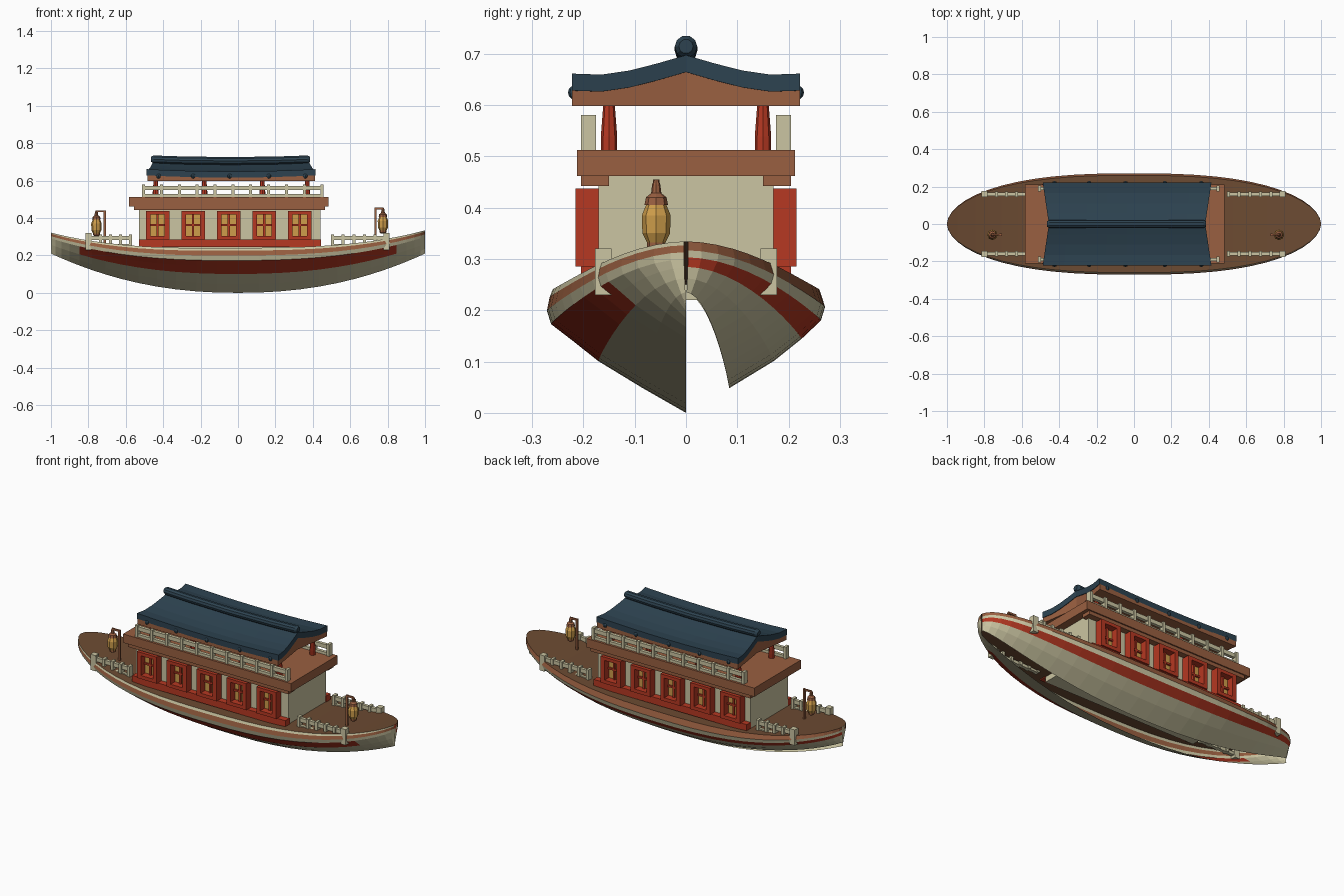
import bpy, bmesh, math
from mathutils import Matrix, Vector

if "Cube" in bpy.data.objects:
    bpy.data.objects.remove(bpy.data.objects["Cube"])


def material(name, rgb):
    m = bpy.data.materials.new(name)
    m.use_nodes = True
    m.diffuse_color = (*rgb, 1)
    m.node_tree.nodes["Principled BSDF"].inputs["Base Color"].default_value = (*rgb, 1)
    return m


CREAM = material("cream", (.60, .56, .36))
RED = material("red", (.47, .04, .016))
BROWN = material("warm brown", (.32, .115, .052))
DECK = material("dark brown", (.15, .07, .032))
BLUE = material("slate blue", (.026, .055, .08))
GOLD = material("gold", (.62, .34, .07))


def finish(name, bm, *mats, smooth=False):
    bmesh.ops.recalc_face_normals(bm, faces=bm.faces)
    mesh = bpy.data.meshes.new(name)
    bm.to_mesh(mesh)
    bm.free()
    for m in mats:
        mesh.materials.append(m)
    ob = bpy.data.objects.new(name, mesh)
    bpy.context.collection.objects.link(ob)
    if smooth:
        for p in mesh.polygons:
            p.use_smooth = True
    return ob


def add_box(bm, x, y, z):
    """Box from (low, high) pairs."""
    lo, hi = Vector((x[0], y[0], z[0])), Vector((x[1], y[1], z[1]))
    size = hi - lo
    mat = Matrix.Translation((lo + hi) / 2) @ Matrix.Diagonal((*size, 1))
    bmesh.ops.create_cube(bm, size=1, matrix=mat)


def boxes(name, mat, items):
    bm = bmesh.new()
    for item in items:
        add_box(bm, *item)
    return finish(name, bm, mat)


def side(s, a, b):
    return tuple(sorted((s * a, s * b)))


def lathe(name, mat, profile, at, n=8):
    """Turned shape around z from (radius, height) pairs."""
    bm = bmesh.new()
    rings = [[bm.verts.new((at[0] + r * math.cos(2 * math.pi * i / n),
                            at[1] + r * math.sin(2 * math.pi * i / n), at[2] + z))
              for i in range(n)] for r, z in profile]
    for a, b in zip(rings, rings[1:]):
        for i in range(n):
            j = (i + 1) % n
            bm.faces.new((a[i], a[j], b[j], b[i]))
    bm.faces.new(rings[0])
    bm.faces.new(rings[-1])
    return finish(name, bm, mat)


# Hull shape along its length
def keel(x):
    return .21 * abs(x) ** 2.2


def sheer(x):
    return .24 + .088 * abs(x) ** 3 + .006 * x


def beam(x):
    return max(.004, .271 * max(0, 1 - abs(x) ** 2.6) ** .53)


STATIONS = [math.sin(math.pi / 2 * i / 14) for i in range(-14, 15)]


def hull_side(name, s, section, bands):
    bm = bmesh.new()
    rows = [[bm.verts.new((x, s * f * beam(x), keel(x) + h * (sheer(x) - keel(x))))
             for f, h in section] for x in STATIONS]
    for a, b in zip(rows, rows[1:]):
        for i, colour in enumerate(bands):
            face = bm.faces.new((a[i], a[i + 1], b[i + 1], b[i]))
            tapered = s < 0 and colour == 2 and abs(a[i].co.x + b[i].co.x) > 1.7
            face.material_index = 0 if tapered else colour
    return finish(name, bm, CREAM, BROWN, RED)


hull_side("hull_front", -1,
          [(.96, 1), (.98, .94), (1, .83), (.97, .72), (.82, .59), (.63, .42), (.31, .2), (0, 0)],
          [0, 1, 0, 2, 2, 0, 0])
# The back stops short of the keel, leaving an open seam
hull_side("hull_back", 1,
          [(.96, 1), (1, .86), (.97, .75), (.83, .6), (.63, .42), (.31, .2)],
          [1, 0, 2, 0, 0])

bm = bmesh.new()
deck = [[bm.verts.new((x, s * .96 * beam(x), sheer(x))) for s in (-1, 1)] for x in STATIONS]
for a, b in zip(deck, deck[1:]):
    bm.faces.new((a[0], b[0], b[1], a[1]))
finish("deck", bm, DECK)

# Cabin
CX = -.05
boxes("cabin_walls", CREAM, [((-.53, .44), (-.17, .17), (.22, .465))])
boxes("cabin_sills", RED, [((-.53, .445), side(s, .165, .205), (.245, .285)) for s in (-1, 1)])
boxes("cabin_beams", BROWN, [((-.555, .465), side(s, .15, .205), (.442, .463)) for s in (-1, 1)])
boxes("upper_deck", BROWN, [((-.583, .485), (-.212, .212), (.462, .512))])

frames, panes = [], []
for s in (-1, 1):
    for k in range(-2, 3):
        c = CX + k * .19
        y = side(s, .165, .215)
        for d in (-1, 1):
            frames.append((side(1, c + d * .038, c + d * .063), y, (.285, .437)))
        frames.append(((c - .04, c + .04), y, (.285, .305)))
        frames.append(((c - .04, c + .04), y, (.418, .437)))
        # Glazing bars
        bar = side(s, .17, .185)
        frames.append(((c - .006, c + .006), bar, (.3, .42)))
        frames.append(((c - .04, c + .04), bar, (.357, .367)))
        panes.append(((c - .04, c + .04), side(s, .168, .175), (.3, .42)))
boxes("window_frames", RED, frames)
boxes("window_panes", GOLD, panes)


# Balustrades
def balustrade(name, x0, x1, y, z, height, count):
    items = [((x0, x1), (y - .009, y + .009), (z + height * .55, z + height * .88)),
             ((x0, x1), (y - .009, y + .009), (z, z + height * .25))]
    for i in range(count):
        x = x0 + (x1 - x0) * i / (count - 1)
        items.append(((x - .008, x + .008), (y - .015, y + .015), (z, z + height)))
    return boxes(name, CREAM, items)


for s, label in ((-1, "front"), (1, "back")):
    balustrade("upper_rail_" + label, -.505, .45, s * .19, .51, .07, 11)
    balustrade("stern_rail_" + label, -.79, -.575, s * .16, .245, .068, 5)
    balustrade("bow_rail_" + label, .505, .79, s * .16, .245, .068, 6)
    boxes("rail_end_posts_" + label, CREAM,
          [((x - .016, x + .016), side(s, .145, .177), (.23, .32)) for x in (-.8, .793)])

# Columns under the roof
for s in (-1, 1):
    for x in (-.44, -.18, .13, .37):
        lathe("red_column", RED, [(.016, 0), (.016, .03), (.011, .095)], (x, s * .15, .508))

# Roof: curved tiled shell over a solid timber gable
SLOPE = [(0, .697), (.055, .681), (.11, .667), (.165, .659), (.222, .661)]
profile = [(-y, z) for y, z in SLOPE[:0:-1]] + SLOPE


def roof_end(y):
    return .418 + .033 * abs(y) / .222


def roof_part(name, mat, lower, inset):
    bm = bmesh.new()
    sections = []
    for t in (-1, -.75, -.5, -.25, 0, .25, .5, .75, 1):
        ring = []
        sag = .012 * (1 - t * t)
        for y, z in profile:
            ring.append((y, z - inset - sag))
        for y, z in reversed(profile):
            ring.append((y, lower(z) - (sag if mat is BLUE else 0)))
        sections.append([bm.verts.new((-.037 + t * (roof_end(y) - inset * .1), y, z))
                         for y, z in ring])
    n = len(sections[0])
    for a, b in zip(sections, sections[1:]):
        for i in range(n):
            j = (i + 1) % n
            bm.faces.new((a[i], a[j], b[j], b[i]))
    # End caps as quads between the upper and lower curves
    for ring in (sections[0], sections[-1]):
        for i in range(n // 2 - 1):
            bm.faces.new((ring[i], ring[i + 1], ring[n - 2 - i], ring[n - 1 - i]))
    return finish(name, bm, mat)


roof_part("roof_tiles", BLUE, lambda z: z - .033, 0)
roof_part("roof_timber", BROWN, lambda z: .598, .031)

# Ridge roll with lifted ends
bm = bmesh.new()
rings = []
for t, r in ((-1, .014), (-.97, .022), (-.6, .022), (0, .022), (.6, .022), (.97, .022), (1, .014)):
    rings.append([bm.verts.new((-.04 + t * .425, r * math.cos(i * math.pi / 5),
                                .705 + .009 * t * t + r * math.sin(i * math.pi / 5)))
                  for i in range(10)])
for a, b in zip(rings, rings[1:]):
    for i in range(10):
        bm.faces.new((a[i], a[i - 1], b[i - 1], b[i]))
bm.faces.new(rings[0])
bm.faces.new(rings[-1])
finish("ridge_roll", bm, BLUE)

# Round tile ends along the eaves
bm = bmesh.new()
for s in (-1, 1):
    for x in (-.425, -.24, -.045, .165, .36):
        bmesh.ops.create_uvsphere(bm, u_segments=8, v_segments=6, radius=.014,
                                  matrix=Matrix.Translation((x, s * .216, .624)))
finish("eave_tile_ends", bm, BLUE)

# Hanging lanterns on posts
for label, x, post, dz in (("stern", -.757, -.713, -.014), ("bow", .775, .735, 0)):
    at = (x, -.058, .32 + dz)
    lathe("lantern_body_" + label, GOLD,
          [(.017, .01), (.027, .03), (.028, .065), (.019, .087)], at)
    lathe("lantern_base_" + label, BROWN, [(.01, -.003), (.018, .003), (.018, .013)], at)
    lathe("lantern_cap_" + label, BROWN,
          [(.023, .085), (.02, .1), (.01, .108), (.008, .125), (.004, .135)], at)
    top = .455 + dz
    boxes("lantern_post_" + label, BROWN,
          [((post - .006, post + .006), (-.064, -.052), (.25, top)),
           (side(1, post, x), (-.062, -.054), (top - .01, top))])
